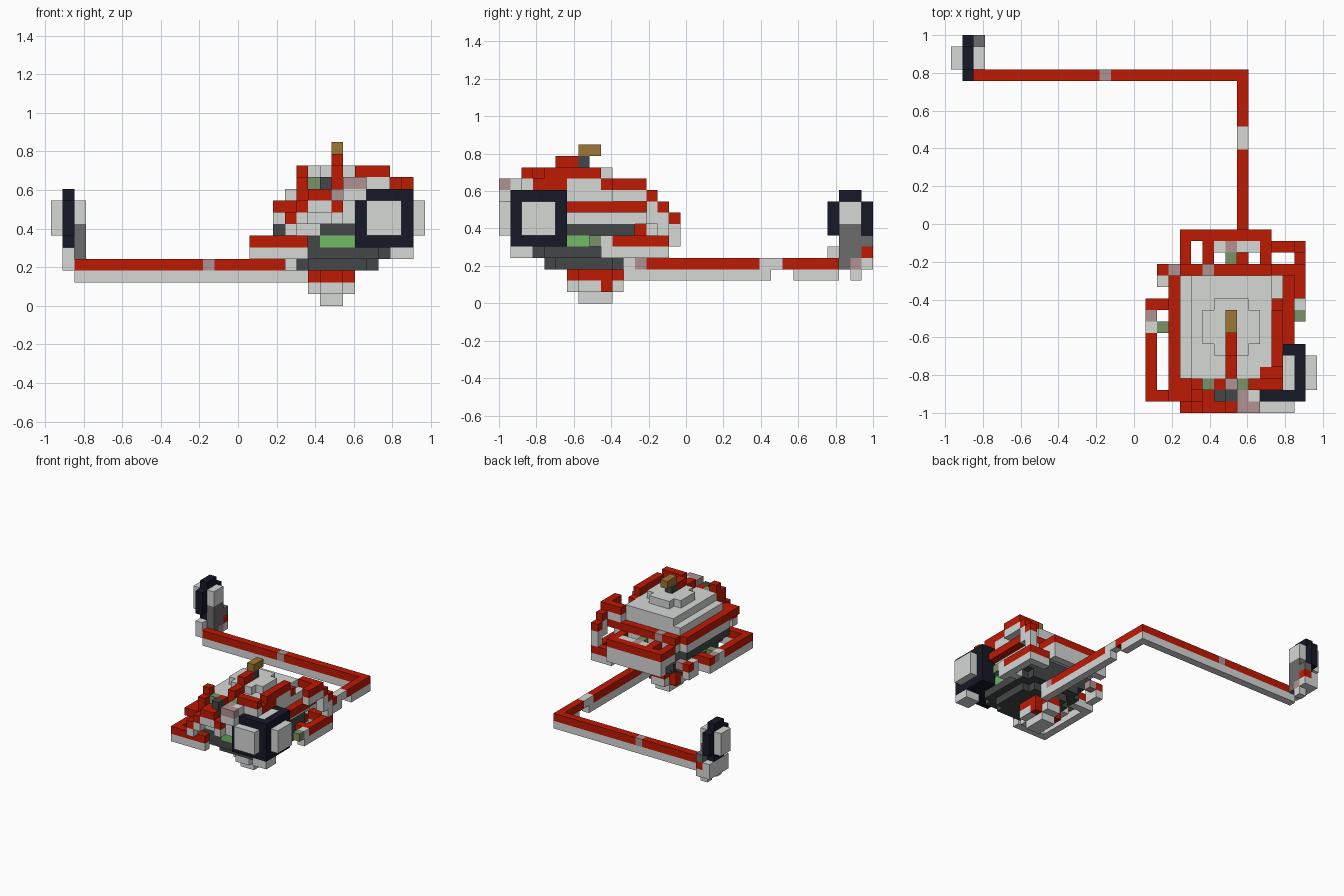
import bpy
import bmesh

UNIT = 2 / 33
if "Cube" in bpy.data.objects:
    bpy.data.objects.remove(bpy.data.objects["Cube"])

PALETTE = {
    "red": (0.52, 0.010, 0.001),
    "light grey": (0.67, 0.69, 0.675),
    "charcoal": (0.056, 0.064, 0.064),
    "navy black": (0.008, 0.009, 0.02),
    "mid grey": (0.15, 0.15, 0.15),
    "mauve grey": (0.44, 0.29, 0.29),
    "bright green": (0.17, 0.50, 0.13),
    "sage green": (0.19, 0.29, 0.135),
    "ochre": (0.34, 0.18, 0.035),
}
NAMES = list(PALETTE)
MATS = []
for name, rgb in PALETTE.items():
    mat = bpy.data.materials.new(name)
    mat.use_nodes = True
    mat.diffuse_color = (*rgb, 1)
    mat.node_tree.nodes["Principled BSDF"].inputs["Base Color"].default_value = (*rgb, 1)
    MATS.append(mat)
RED, LIGHT, COAL, NAVY, MID, MAUVE, GREEN, SAGE, OCHRE = range(len(NAMES))

cells = {}  # block position -> (part, colour)


def fill(part, colour, x, y, z):
    """Fill a box of blocks; each range is (start, end) or a single block."""
    span = lambda r: range(*r) if isinstance(r, tuple) else (r,)
    for i in span(x):
        for j in span(y):
            for k in span(z):
                cells[i, j, k] = (part, colour)


def rail(part, x, y, z):
    """Red bar with a light one underneath."""
    fill(part, LIGHT, x, y, z - 1)
    fill(part, RED, x, y, z)


def rounded(part, colour, x, y, z):
    """Box of blocks with its four upright corners left out."""
    fill(part, colour, (x[0] + 1, x[1] - 1), y, z)
    fill(part, colour, x, (y[0] + 1, y[1] - 1), z)


# lower hull, widening upwards
fill("keel", LIGHT, (23, 25), (7, 10), 0)
rounded("keel", LIGHT, (22, 26), (6, 11), 1)
fill("keel", RED, (22, 26), 9, 1)
rounded("keel", RED, (22, 26), (6, 11), 2)
rounded("hull", COAL, (21, 28), (4, 11), 3)
fill("hull", LIGHT, 20, (6, 9), 3)
rounded("hull", COAL, (20, 29), (3, 12), 4)
fill("hull", COAL, (20, 29), (3, 12), (5, 7))
fill("hull", LIGHT, (20, 23), 3, 6)
fill("hull_window", GREEN, (23, 26), 3, 5)
for x in (20, 28):
    fill("hull_window", GREEN, x, (6, 9), 5)

# stepped dome with a red band
fill("dome", LIGHT, (20, 29), (3, 13), (7, 9))
fill("dome_band", RED, 19, (1, 12), 8)
fill("dome_band", RED, 29, (6, 13), 8)
fill("dome_band", RED, (20, 29), 12, 8)
fill("dome_band", MAUVE, 22, 12, 8)
fill("dome", LIGHT, (20, 29), (3, 12), 9)
fill("dome", LIGHT, (21, 28), (3, 12), 10)
rounded("dome", LIGHT, (22, 27), (5, 10), 11)

# crest on top
fill("crest", RED, 24, 3, 10)
fill("crest", RED, 24, (3, 7), 11)
fill("crest", RED, 24, (5, 7), 12)
fill("crest", COAL, 24, 7, 12)
fill("crest_tip", OCHRE, 24, (7, 9), 13)

# upper rim on the left, with an arm stepping down behind it
fill("left_rim", RED, 28, (3, 6), 10)
fill("left_rim", LIGHT, 28, (6, 9), 10)
fill("left_rim", RED, 28, 9, 10)
fill("left_rim", RED, 28, (4, 9), 11)
fill("left_rim", RED, 27, 3, 10)
rail("left_arm", (28, 31), 12, 10)
rail("left_arm", 30, (10, 13), 10)
fill("left_arm", LIGHT, 30, 13, (7, 9))
fill("left_arm", RED, 30, 13, 9)
fill("left_arm", LIGHT, 30, 14, (6, 8))
fill("left_arm", RED, 30, 14, 8)

# ribs out to the upper back bar
for x in (20, 22, 27):
    rail("back_rib", x, (13, 15), 7)
fill("back_rib", RED, 27, 12, 6)
fill("back_bar", LIGHT, (20, 28), 15, 5)
rail("back_bar", (20, 28), 15, 7)
fill("back_mount", MAUVE, 24, 14, 7)
fill("back_mount", SAGE, 24, 13, 7)
fill("back_mount", LIGHT, 23, 14, 7)
fill("back_mount", LIGHT, (25, 27), 14, 7)

# lower loop at the back left
rail("back_loop", (28, 31), 14, 5)
rail("back_loop", 30, (10, 15), 5)
fill("back_loop", LIGHT, 30, 9, (4, 6))
fill("back_loop", SAGE, 30, 8, 5)
rail("back_loop", 29, 10, 5)
rail("right_corner", 18, (11, 13), 5)
fill("right_corner", MAUVE, 19, 12, 5)
fill("right_corner", LIGHT, 18, 11, 5)

# lower loop on the right
rail("right_loop", 17, (1, 10), 5)
for y in (1, 9):
    rail("right_loop", (17, 20), y, 5)
rail("right_loop", (20, 22), 1, 5)
fill("right_loop", LIGHT, 17, 7, 5)
fill("right_loop", MAUVE, 17, 8, 5)
fill("right_loop", SAGE, 18, 7, 5)
fill("right_wall", COAL, 19, (3, 12), 6)
fill("right_wall", LIGHT, 19, (3, 12), 7)

# stepped front brow
fill("brow", LIGHT, (20, 27), (1, 3), (7, 9))
fill("brow", RED, 20, (1, 3), 8)
fill("brow", RED, (21, 23), (1, 3), 9)
fill("brow", COAL, 23, 1, (9, 11))
fill("brow", COAL, 24, 1, 8)
fill("brow", MAUVE, 25, 1, (9, 11))
fill("brow", LIGHT, 26, 1, (9, 11))
fill("brow", RED, 23, 2, (9, 11))
fill("brow", MAUVE, 24, 2, 9)
fill("brow", LIGHT, (25, 27), 2, 9)
fill("brow", RED, 21, (1, 3), 10)
fill("brow", RED, 21, 2, 11)
rail("brow", (26, 29), 2, 11)
for x in (22, 25):
    fill("brow", SAGE, x, 2, 10)
for x, height in ((20, 7), (21, 8), (22, 9), (23, 9), (24, 8)):
    rail("brow_step", x, 0, height)
fill("brow_step", LIGHT, (25, 27), 0, 9)
fill("brow_step", MAUVE, (25, 27), 0, 10)

# framed pod on the front left corner with raised panels
fill("pod", NAVY, (26, 31), (1, 6), (5, 10))
fill("pod_panel", LIGHT, (27, 30), 0, (6, 9))
fill("pod_panel", LIGHT, 31, (2, 5), (6, 9))
fill("pod_panel", LIGHT, (28, 30), (2, 5), 9)
fill("pod_base", LIGHT, (29, 31), (1, 3), 4)

# long bent tail
rail("tail", 25, (11, 30), 3)
rail("tail", (2, 26), 29, 3)
fill("tail", LIGHT, 25, (23, 25), 3)
fill("tail", LIGHT, 25, 11, 3)
fill("tail", MAUVE, 25, 12, 3)
fill("tail", MAUVE, 13, 29, 3)
for y in (24, 25):
    cells.pop((25, y, 2))

# wheel at the tail end
fill("wheel", NAVY, 1, (29, 33), (6, 9))
fill("wheel", NAVY, 1, (30, 32), (5, 10))
fill("wheel_hub", LIGHT, 0, (30, 32), (6, 9))
fill("wheel_hub", LIGHT, 2, (30, 32), (7, 9))
fill("wheel_mount", MID, 2, (30, 32), (3, 7))
fill("wheel_mount", MID, 2, 32, 5)
fill("wheel_mount", RED, 2, 32, 4)
fill("wheel_mount", LIGHT, 1, (29, 33), (3, 5))
fill("wheel_mount", MAUVE, 2, 31, 3)
fill("wheel_mount", LIGHT, 2, 31, 2)
fill("wheel_mount", LIGHT, 2, 32, 3)

# turn the blocks into one mesh per part, keeping only outer faces
SIDES = []
for axis in range(3):
    for sign in (0, 1):
        u, v = (axis + 1) % 3, (axis + 2) % 3
        ring = []
        for a, b in ((0, 0), (1, 0), (1, 1), (0, 1)):
            corner = [0, 0, 0]
            corner[axis], corner[u], corner[v] = sign, a, b
            ring.append(corner)
        step = [0, 0, 0]
        step[axis] = 2 * sign - 1
        SIDES.append((step, ring if sign else ring[::-1]))

for part in dict.fromkeys(p for p, _ in cells.values()):
    bm = bmesh.new()
    used = []
    for pos, (owner, colour) in cells.items():
        if owner != part:
            continue
        if colour not in used:
            used.append(colour)
        for step, ring in SIDES:
            if tuple(p + s for p, s in zip(pos, step)) in cells:
                continue
            verts = []
            for corner in ring:
                x, y, z = (p + c for p, c in zip(pos, corner))
                verts.append(bm.verts.new(((x - 16) * UNIT, y * UNIT - 1, z * UNIT)))
            bm.faces.new(verts).material_index = used.index(colour)
    bmesh.ops.remove_doubles(bm, verts=bm.verts, dist=UNIT / 100)
    mesh = bpy.data.meshes.new(part)
    bm.to_mesh(mesh)
    bm.free()
    for colour in used:
        mesh.materials.append(MATS[colour])
    bpy.context.collection.objects.link(bpy.data.objects.new(part, mesh))
